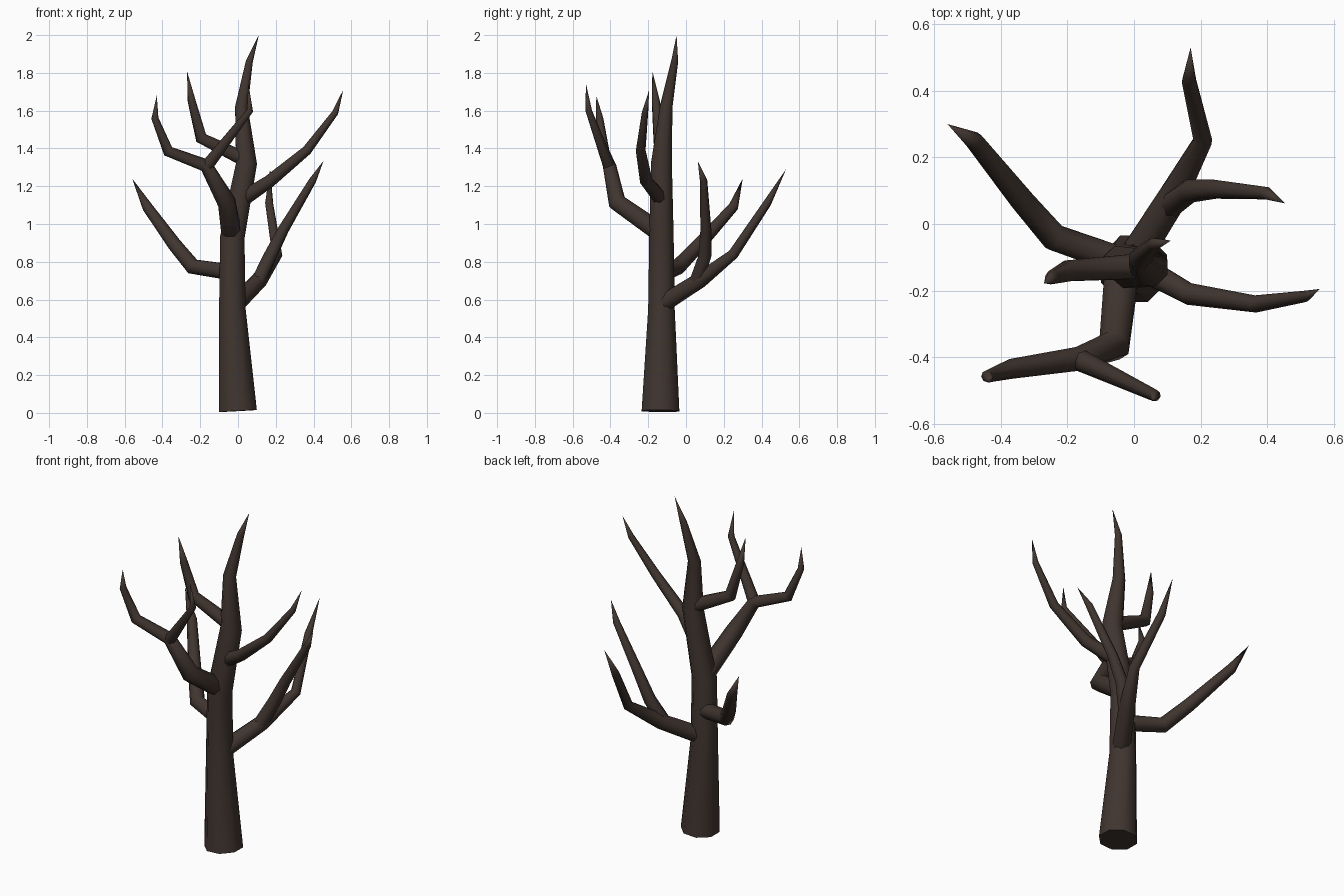
import bpy, bmesh, math
from mathutils import Vector

bark = bpy.data.materials.new("bark")
bark.diffuse_color = (0.052, 0.036, 0.029, 1)
SIDES = 8


def limb(name, pts):
    """Tapered tube through (x, y, z, radius) points; radius 0 makes a pointed tip."""
    P = [Vector(p[:3]) for p in pts]
    bm = bmesh.new()
    rings, u = [], None
    for i, p in enumerate(P):
        a = (p - P[i - 1]).normalized() if i else (P[1] - p).normalized()
        b = (P[i + 1] - p).normalized() if i < len(P) - 1 else a
        t = (a + b).normalized()
        if u is None:
            ref = Vector((1, 0, 0)) if abs(t.x) < 0.7 else Vector((0, 0, 1))
            u = ref
        u = (u - t * u.dot(t)).normalized()
        v = t.cross(u)
        r = pts[i][3]
        if r == 0:
            rings.append([bm.verts.new(p)])
        else:
            angs = [2 * math.pi * (k + 0.5) / SIDES for k in range(SIDES)]
            rings.append([bm.verts.new(p + r * (u * math.cos(q) + v * math.sin(q))) for q in angs])
    bm.faces.new(rings[0][::-1])
    for lo, hi in zip(rings, rings[1:]):
        for k in range(SIDES):
            n = (k + 1) % SIDES
            if len(hi) == 1:
                bm.faces.new((lo[k], lo[n], hi[0]))
            else:
                bm.faces.new((lo[k], lo[n], hi[n], hi[k]))
    bmesh.ops.recalc_face_normals(bm, faces=bm.faces)
    me = bpy.data.meshes.new(name)
    bm.to_mesh(me)
    bm.free()
    me.materials.append(bark)
    ob = bpy.data.objects.new(name, me)
    bpy.context.collection.objects.link(ob)
    bpy.ops.object.select_all(action='DESELECT')
    ob.select_set(True)
    bpy.context.view_layer.objects.active = ob
    bpy.ops.object.shade_smooth_by_angle(angle=math.radians(50))


# Trunk, leaning slightly as it rises
limb("trunk", [(0.0, -0.135, 0.01, 0.108), (-0.03, -0.13, 0.55, 0.076), (-0.03, -0.13, 0.93, 0.07),
               (0.045, -0.13, 1.32, 0.06), (0.018, -0.105, 1.62, 0.036),
               (0.06, -0.06, 1.86, 0.02), (0.11, -0.05, 2.0, 0)])

# Low left branch
limb("left_low_branch", [(-0.04, -0.11, 0.745, 0.045), (-0.24, -0.04, 0.775, 0.043),
                         (-0.335, 0.07, 0.89, 0.037), (-0.48, 0.25, 1.09, 0.028), (-0.56, 0.3, 1.24, 0)])

# Low right branch with its fork
limb("right_low_branch", [(-0.01, -0.12, 0.58, 0.05), (0.11, 0.07, 0.70, 0.045),
                          (0.207, 0.25, 0.84, 0.029), (0.165, 0.43, 1.11, 0.022), (0.17, 0.53, 1.29, 0)])
limb("right_low_fork", [(0.10, 0.05, 0.68, 0.04), (0.17, 0.10, 0.83, 0.036), (0.24, 0.105, 0.97, 0.03),
                        (0.395, 0.093, 1.23, 0.02), (0.453, 0.062, 1.335, 0)])

# Upper right branch
limb("right_high_branch", [(0.02, -0.13, 1.13, 0.042), (0.165, -0.21, 1.225, 0.034),
                           (0.365, -0.24, 1.39, 0.026), (0.515, -0.217, 1.59, 0.017), (0.557, -0.195, 1.71, 0)])

# Front branch with its fork
limb("front_branch", [(-0.035, -0.13, 0.95, 0.056), (-0.06, -0.365, 1.115, 0.05),
                      (-0.17, -0.405, 1.31, 0.036), (-0.37, -0.435, 1.385, 0.03),
                      (-0.44, -0.457, 1.56, 0.019), (-0.43, -0.475, 1.68, 0)])
limb("front_fork", [(-0.17, -0.405, 1.30, 0.034), (0.063, -0.515, 1.6, 0.018), (0.055, -0.53, 1.745, 0)])

# Upper left branch
limb("left_high_branch", [(0.04, -0.125, 1.34, 0.042), (-0.195, -0.14, 1.455, 0.034),
                          (-0.245, -0.16, 1.65, 0.022), (-0.27, -0.178, 1.81, 0)])
